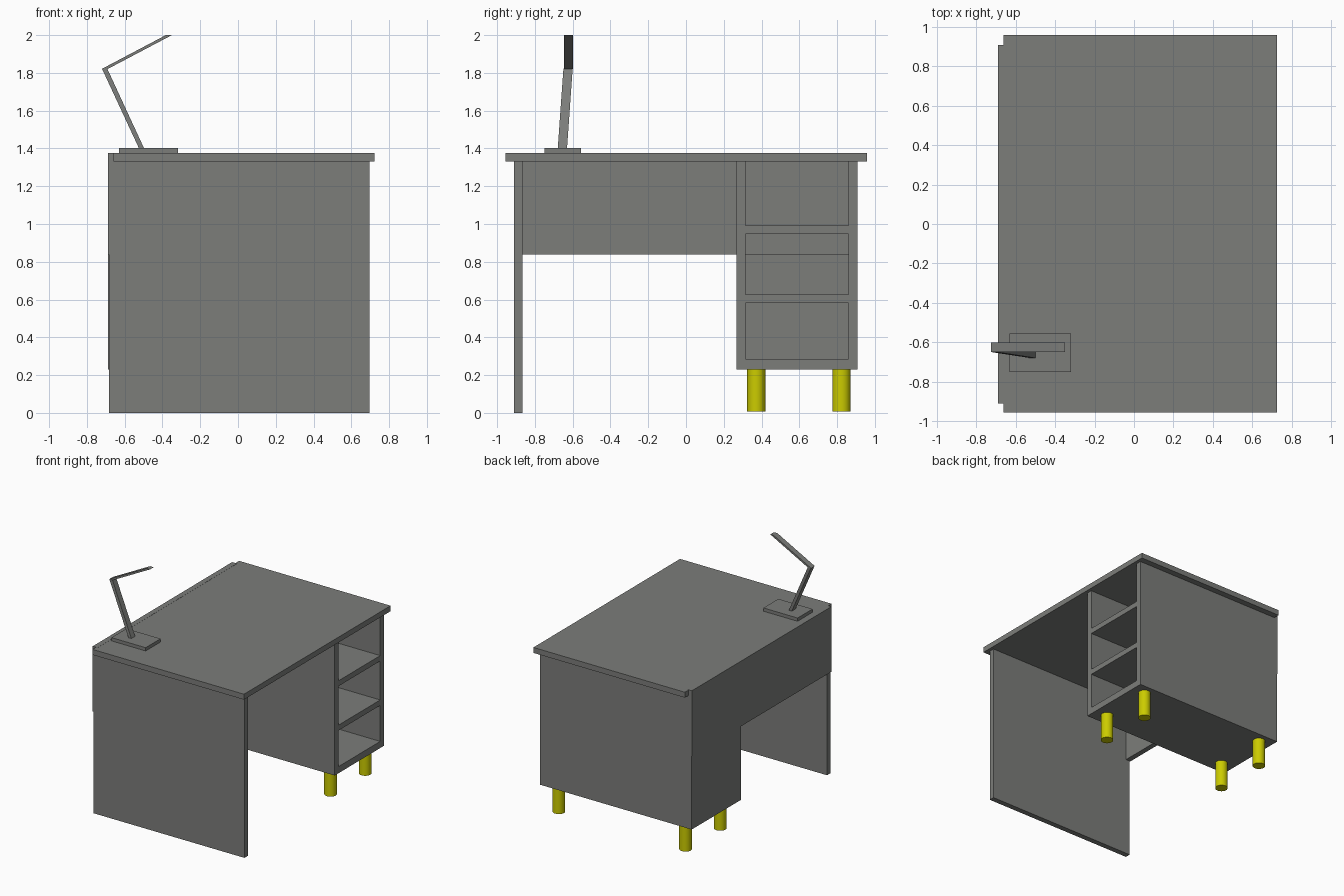
import bpy, bmesh

if "Cube" in bpy.data.objects:
    bpy.data.objects.remove(bpy.data.objects["Cube"])


def material(name, color):
    mat = bpy.data.materials.new(name)
    mat.diffuse_color = color
    mat.use_nodes = True
    mat.node_tree.nodes["Principled BSDF"].inputs["Base Color"].default_value = mat.diffuse_color
    return mat


dark_grey = material("dark_grey", (0.2, 0.205, 0.195, 1))
yellow = material("yellow", (0.6, 0.6, 0.0, 1))


def loft(bm, low, high):
    """Add a prism between two level rectangles (x0, x1, y0, y1, z)."""
    rings = []
    for x0, x1, y0, y1, z in (low, high):
        rings.append([bm.verts.new((x, y, z))
                      for x, y in ((x0, y0), (x1, y0), (x1, y1), (x0, y1))])
    a, b = rings
    bm.faces.new(a[::-1])
    bm.faces.new(b)
    for i in range(4):
        j = (i + 1) % 4
        bm.faces.new((a[i], a[j], b[j], b[i]))


def make(name, *prisms):
    bm = bmesh.new()
    for low, high in prisms:
        loft(bm, low, high)
    mesh = bpy.data.meshes.new(name)
    bm.to_mesh(mesh)
    bm.free()
    mesh.materials.append(dark_grey)
    obj = bpy.data.objects.new(name, mesh)
    bpy.context.collection.objects.link(obj)
    return obj


def block(x0, x1, y0, y1, z0, z1):
    return (x0, x1, y0, y1, z0), (x0, x1, y0, y1, z1)


# Desktop, side panel and back panel
make("desktop", block(-0.66, 0.723, -0.955, 0.957, 1.33, 1.375))
make("side_panel", block(-0.682, 0.696, -0.91, -0.865, 0, 1.33))
make("back_panel", block(-0.689, -0.645, -0.91, 0.907, 0.838, 1.376))

# Cabinet with three open compartments; the top one reaches the desktop
cabinet = make("cabinet", block(-0.687, 0.696, 0.267, 0.907, 0.23, 1.33))
pockets = make("compartment_cutter",
               *[block(-0.66, 0.8, 0.314, 0.86, z0, z1)
                 for z0, z1 in ((0.285, 0.582), (0.627, 0.948), (0.993, 1.4))])
pockets.hide_render = True
pockets.hide_set(True)
cut = cabinet.modifiers.new("compartments", 'BOOLEAN')
cut.operation = 'DIFFERENCE'
cut.solver = 'EXACT'
cut.object = pockets

# Round yellow feet under the cabinet
for side, x in (("front", 0.585), ("back", -0.573)):
    for end, y in (("inner", 0.372), ("outer", 0.823)):
        bpy.ops.mesh.primitive_cylinder_add(vertices=32, radius=0.048, depth=0.229,
                                            location=(x, y, 0.1225))
        foot = bpy.context.object
        foot.name = f"{side}_{end}_foot"
        foot.data.materials.append(yellow)
        bpy.ops.object.shade_smooth_by_angle()

# Desk lamp: base, leaning lower arm, upper arm
make("lamp_base", block(-0.63, -0.318, -0.75, -0.555, 1.375, 1.402))
make("lamp_lower_arm", ((-0.524, -0.497, -0.679, -0.63, 1.4),
                        (-0.72, -0.692, -0.649, -0.6, 1.822)))
make("lamp_upper_arm", ((-0.723, -0.691, -0.647, -0.599, 1.82),
                        (-0.382, -0.35, -0.647, -0.599, 2.0)))
